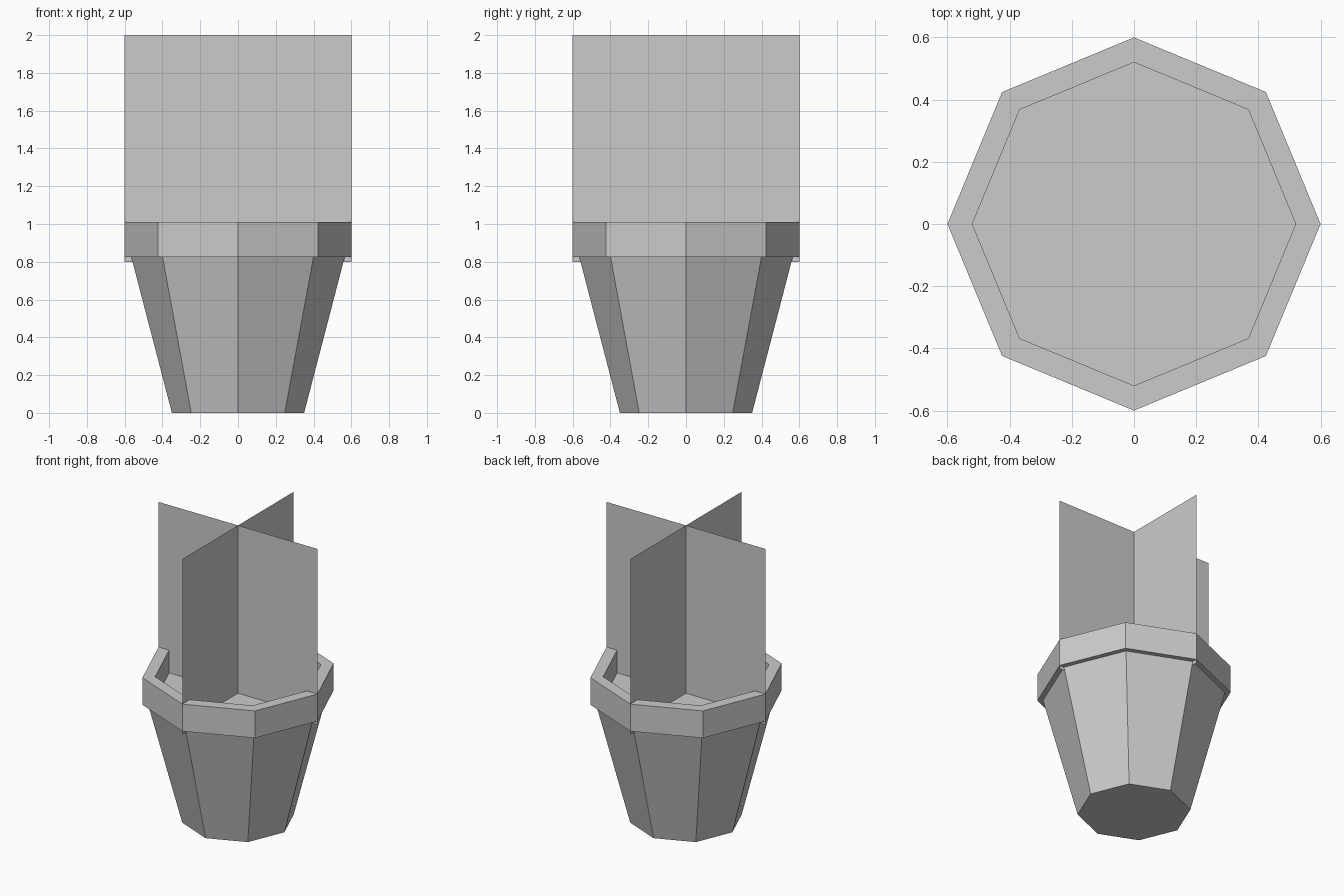
import bpy
import math

if "Cube" in bpy.data.objects:
    bpy.data.objects.remove(bpy.data.objects["Cube"])

SIDES = 8


def add_mesh(name, verts, faces):
    mesh = bpy.data.meshes.new(name)
    mesh.from_pydata(verts, [], faces)
    mesh.update()
    obj = bpy.data.objects.new(name, mesh)
    bpy.context.collection.objects.link(obj)
    return obj


def ring(radius, z):
    step = math.tau / SIDES
    return [(radius * math.cos(i * step), radius * math.sin(i * step), z)
            for i in range(SIDES)]


def lathe(name, profile):
    """Octagonal lathe from bottom outside to inside, capped at both ends."""
    verts = [v for r, z in profile for v in ring(r, z)]
    faces = [tuple(reversed(range(SIDES)))]
    for k in range(len(profile) - 1):
        a, b = k * SIDES, (k + 1) * SIDES
        for i in range(SIDES):
            j = (i + 1) % SIDES
            faces.append((a + i, a + j, b + j, b + i))
    last = (len(profile) - 1) * SIDES
    faces.append(tuple(range(last, last + SIDES)))
    return add_mesh(name, verts, faces)


# Tapered pot with overhanging rim; the final cap is the soil surface
lathe("plant_pot", [(0.35, 0.0), (0.565, 0.825), (0.6, 0.825),
                    (0.6, 1.01), (0.52, 1.01), (0.52, 0.855)])

# Two crossed upright foliage cards
for name, angle in (("foliage_card_wide", 0), ("foliage_card_deep", math.pi / 2)):
    card = add_mesh(name, [(-0.6, 0, 0.8), (0.6, 0, 0.8), (0.6, 0, 2.0), (-0.6, 0, 2.0)],
                    [(0, 1, 2, 3)])
    card.rotation_euler.z = angle
